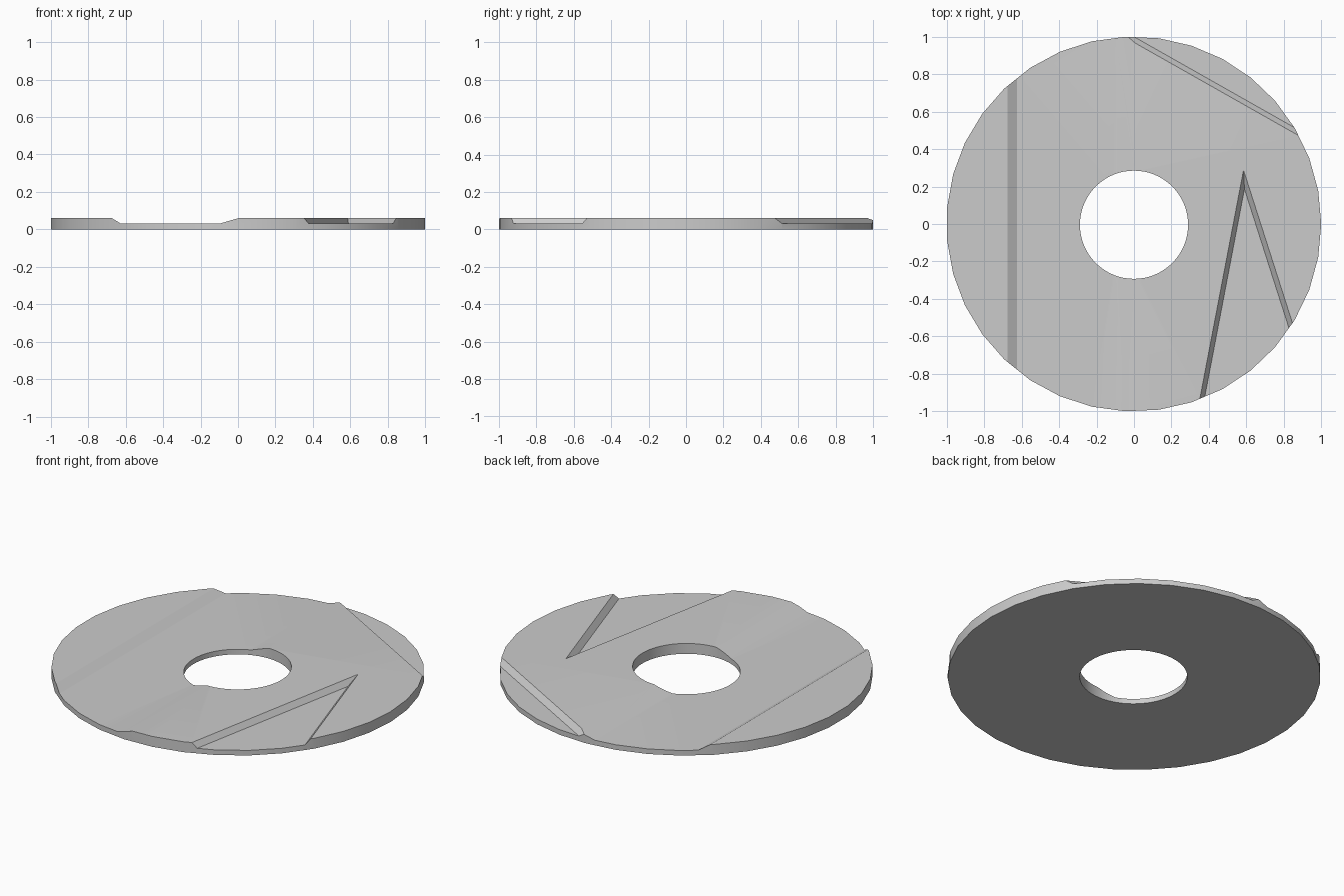
import bpy, bmesh
from math import cos, sin, tau

if "Cube" in bpy.data.objects:
    bpy.data.objects.remove(bpy.data.objects["Cube"])

TOP, FLOOR = 0.0615, 0.03


def loft(name, low, high, z0, z1):
    """Solid between two matching polygons at heights z0 and z1."""
    bm = bmesh.new()
    a = [bm.verts.new((x, y, z0)) for x, y in low]
    b = [bm.verts.new((x, y, z1)) for x, y in high]
    n = len(a)
    bm.faces.new(a)
    bm.faces.new(b)
    for i in range(n):
        j = (i + 1) % n
        bm.faces.new((a[i], a[j], b[j], b[i]))
    bmesh.ops.recalc_face_normals(bm, faces=bm.faces[:])
    me = bpy.data.meshes.new(name)
    bm.to_mesh(me)
    bm.free()
    ob = bpy.data.objects.new(name, me)
    bpy.context.collection.objects.link(ob)
    return ob


def circle(r, n, cx=0, cy=0):
    return [(cx + r * cos(tau * i / n), cy + r * sin(tau * i / n)) for i in range(n)]


def recess(name, low, high):
    """Cutter with sloping walls: low outline on the floor, high outline at the top face."""
    over = [(2 * hx - lx, 2 * hy - ly) for (lx, ly), (hx, hy) in zip(low, high)]
    return loft(name, low, over, FLOOR, 2 * TOP - FLOOR)


def vee(apex):
    x, y = apex
    return [(x, y), (x - 0.191 * 1.5, y - 1.5), (x + 0.32 * 1.5, y - 1.5)]


def chord(y0):
    return [(x, y0 - 0.566 * x) for x in (-0.5, 1.2)] + [(1.2, 1.6), (-0.5, 1.6)]


def band(x0, x1):
    return [(x0, -1.3), (x1, -1.3), (x1, 1.3), (x0, 1.3)]


# Flat disc
rim = circle(1.001, 35, -0.001)
disc = loft("disc", rim, rim, 0, TOP)

# Centre hole and the three stepped recesses
hole = circle(0.289, 64, 0, -0.004)
cutters = [
    loft("hole_cutter", hole, hole, -0.1, 0.2),
    recess("band_cutter", band(-0.625, -0.1), band(-0.676, 0.008)),
    recess("edge_cutter", chord(1.0), chord(0.97)),
    recess("vee_cutter", vee((0.59, 0.187)), vee((0.585, 0.288))),
]
for c in cutters:
    c.hide_render = True
    m = disc.modifiers.new(c.name, 'BOOLEAN')
    m.operation = 'DIFFERENCE'
    m.solver = 'EXACT'
    m.object = c

# Bake the cuts and drop the cutters
bpy.context.view_layer.update()
dg = bpy.context.evaluated_depsgraph_get()
baked = bpy.data.meshes.new_from_object(disc.evaluated_get(dg))
disc.modifiers.clear()
disc.data = baked
for c in cutters:
    bpy.data.objects.remove(c)

# Smooth rim and hole, sharp steps
bpy.context.view_layer.objects.active = disc
disc.select_set(True)
bpy.ops.object.shade_smooth_by_angle(angle=0.35)
